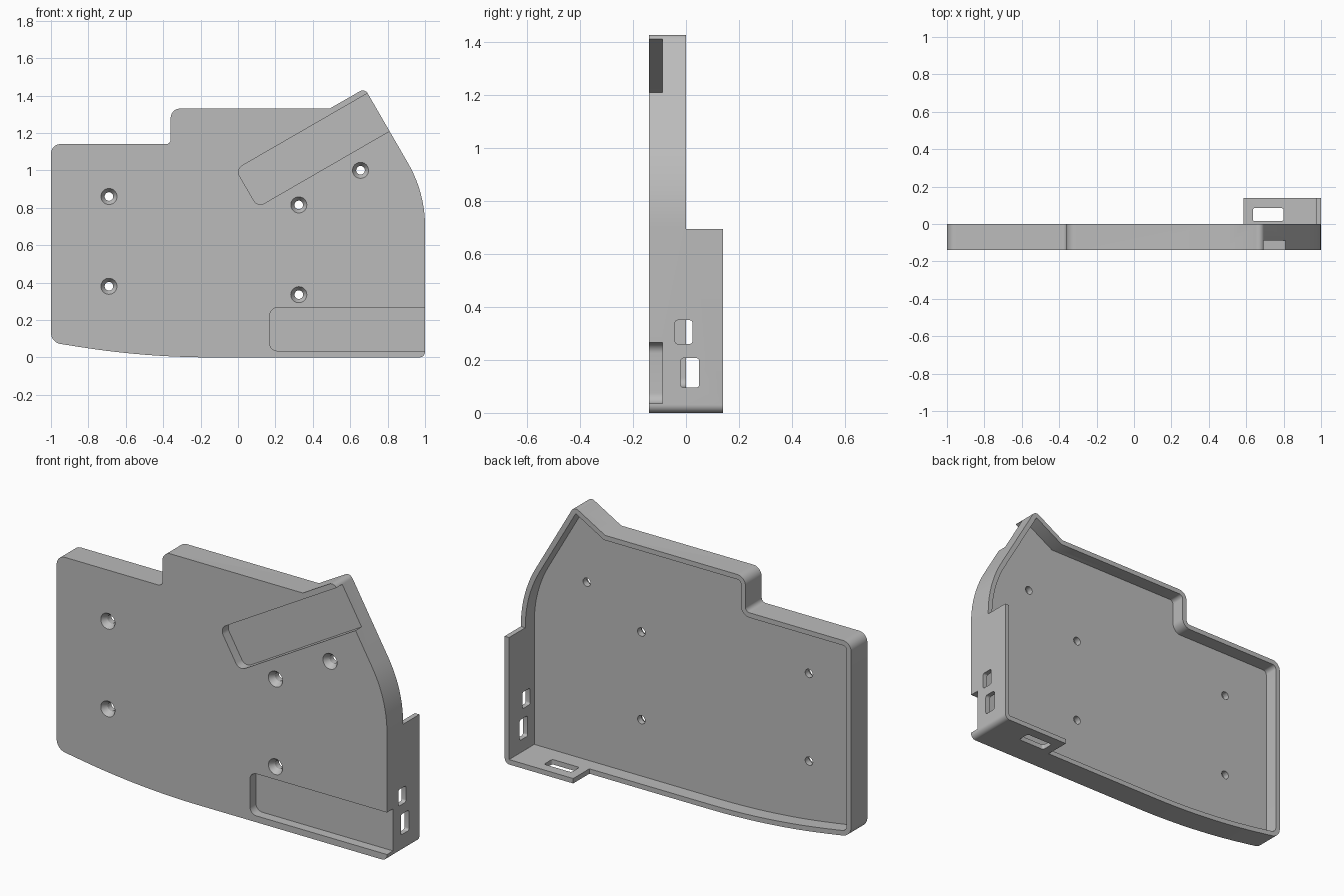
import bpy, bmesh, math
from mathutils import Vector

if "Cube" in bpy.data.objects:
    bpy.data.objects.remove(bpy.data.objects["Cube"])

FRONT, BACK, TAB = -0.14, 0.0, 0.14   # depth levels
FLOOR, POCKET = -0.078, -0.088        # inner floor and front pocket depth
WALL = 0.027

grey = bpy.data.materials.new("plain_grey")
grey.use_nodes = True
grey.diffuse_color = (0.5, 0.5, 0.5, 1)
grey.node_tree.nodes["Principled BSDF"].inputs["Base Color"].default_value = (0.5, 0.5, 0.5, 1)


def fillet(corners, steps=10):
    """Round each (u, v, radius) corner of a polygon."""
    out = []
    for i, (u, v, r) in enumerate(corners):
        p = Vector((u, v))
        if r == 0:
            out.append(p)
            continue
        a = (Vector(corners[i - 1][:2]) - p).normalized()
        b = (Vector(corners[(i + 1) % len(corners)][:2]) - p).normalized()
        half = a.angle(b) / 2
        centre = p + (a + b).normalized() * r / math.sin(half)
        start = p + a * r / math.tan(half) - centre
        end = p + b * r / math.tan(half) - centre
        sweep = math.pi - 2 * half
        for k in range(steps + 1):
            t = k / steps
            w = (start * math.sin((1 - t) * sweep) + end * math.sin(t * sweep)) / math.sin(sweep)
            out.append(centre + w)
    return out


def inset(pts, d):
    """Move a counter-clockwise polygon inwards by d."""
    out = []
    for i, p in enumerate(pts):
        e1 = (p - pts[i - 1]).normalized()
        e2 = (pts[(i + 1) % len(pts)] - p).normalized()
        n1, n2 = Vector((-e1.y, e1.x)), Vector((-e2.y, e2.x))
        out.append(p + (n1 + n2) * d / (1 + n1.dot(n2)))
    return out


def rect(u0, u1, v0, v1, r=0):
    return fillet([(u0, v0, r), (u1, v0, r), (u1, v1, r), (u0, v1, r)], 5)


def make(name, bm):
    bmesh.ops.recalc_face_normals(bm, faces=bm.faces)
    me = bpy.data.meshes.new(name)
    bm.to_mesh(me)
    bm.free()
    me.materials.append(grey)
    ob = bpy.data.objects.new(name, me)
    bpy.context.collection.objects.link(ob)
    return ob


def prism(name, pts, lo, hi, axis="y"):
    """Extrude a polygon along one axis."""
    place = {"x": lambda p, d: (d, p.x, p.y),
             "y": lambda p, d: (p.x, d, p.y),
             "z": lambda p, d: (p.x, p.y, d)}[axis]
    bm = bmesh.new()
    rings = [[bm.verts.new(place(p, d)) for p in pts] for d in (lo, hi)]
    bm.faces.new(rings[0])
    bm.faces.new(rings[1])
    for i in range(len(pts)):
        bm.faces.new((rings[0][i - 1], rings[0][i], rings[1][i], rings[1][i - 1]))
    return make(name, bm)


def screw_hole(name, x, z, segments=32):
    """Countersunk hole as a turned profile."""
    bm = bmesh.new()
    rings = []
    for y, r in ((FRONT - 0.02, 0.043), (FRONT, 0.043), (FRONT + 0.03, 0.023), (FLOOR + 0.03, 0.023)):
        angles = [2 * math.pi * k / segments for k in range(segments)]
        rings.append([bm.verts.new((x + r * math.cos(a), y, z + r * math.sin(a))) for a in angles])
    for lower, upper in zip(rings, rings[1:]):
        for k in range(segments):
            bm.faces.new((lower[k - 1], lower[k], upper[k], upper[k - 1]))
    bm.faces.new(rings[0])
    bm.faces.new(rings[-1])
    return make(name, bm)


# Shell outline, counter-clockwise from the lower right
outline = fillet([
    (1, 0, 0.03), (1, 0.881, 0.67), (0.678, 1.438, 0.03), (0.49, 1.33, 0),
    (-0.36, 1.33, 0.05), (-0.36, 1.14, 0.025), (-1, 1.14, 0.05),
    (-1, 0.08, 0.06), (-0.5, 0, 4.5)])
shell = prism("tray_shell", outline, FRONT, TAB)

cutters = [
    # Hollow interior, open at the back
    prism("cavity", inset(outline, WALL), FLOOR, 0.3),
    # Trim the back so only the corner tab stays tall
    prism("trim_side", rect(-1.2, 0.585, -0.2, 1.6), BACK, 0.4),
    prism("trim_top", rect(-1.3, 1.3, 0.695, 1.7), BACK, 0.5),
    # Front pockets
    prism("lower_pocket", fillet([(0.17, 0.035, 0.04), (1.2, 0.035, 0),
                                  (1.2, 0.265, 0), (0.17, 0.265, 0.04)]), -0.3, POCKET),
    prism("slanted_pocket", fillet([(0.105, 0.803, 0.04), (0.971, 1.303, 0),
                                    (0.854, 1.505, 0), (-0.012, 1.005, 0.04)]), -0.3, POCKET),
    # Port openings
    prism("side_slot_upper", rect(-0.042, 0.025, 0.26, 0.35, 0.012), 0.9, 1.1, "x"),
    prism("side_slot_lower", rect(-0.02, 0.05, 0.095, 0.207, 0.012), 0.9, 1.1, "x"),
    prism("bottom_slot", rect(0.635, 0.8, 0.015, 0.085, 0.012), -0.1, 0.1, "z"),
]
# Screw holes
for x, z in ((-0.69, 0.86), (-0.69, 0.38), (0.325, 0.335), (0.325, 0.815), (0.655, 1.0)):
    cutters.append(screw_hole("screw_hole", x, z))

for cutter in cutters:
    cutter.hide_render = True
    mod = shell.modifiers.new(cutter.name, "BOOLEAN")
    mod.operation = "DIFFERENCE"
    mod.solver = "EXACT"
    mod.object = cutter

# Keep the cut result and drop the cutters
bpy.context.view_layer.update()
graph = bpy.context.evaluated_depsgraph_get()
result = bpy.data.meshes.new_from_object(shell.evaluated_get(graph))
shell.modifiers.clear()
shell.data = result
for cutter in cutters:
    bpy.data.objects.remove(cutter)

result.materials.clear()
result.materials.append(grey)
for face in result.polygons:
    face.material_index = 0

bpy.ops.object.select_all(action="DESELECT")
shell.select_set(True)
bpy.context.view_layer.objects.active = shell
bpy.ops.object.shade_smooth_by_angle(angle=math.radians(30))
